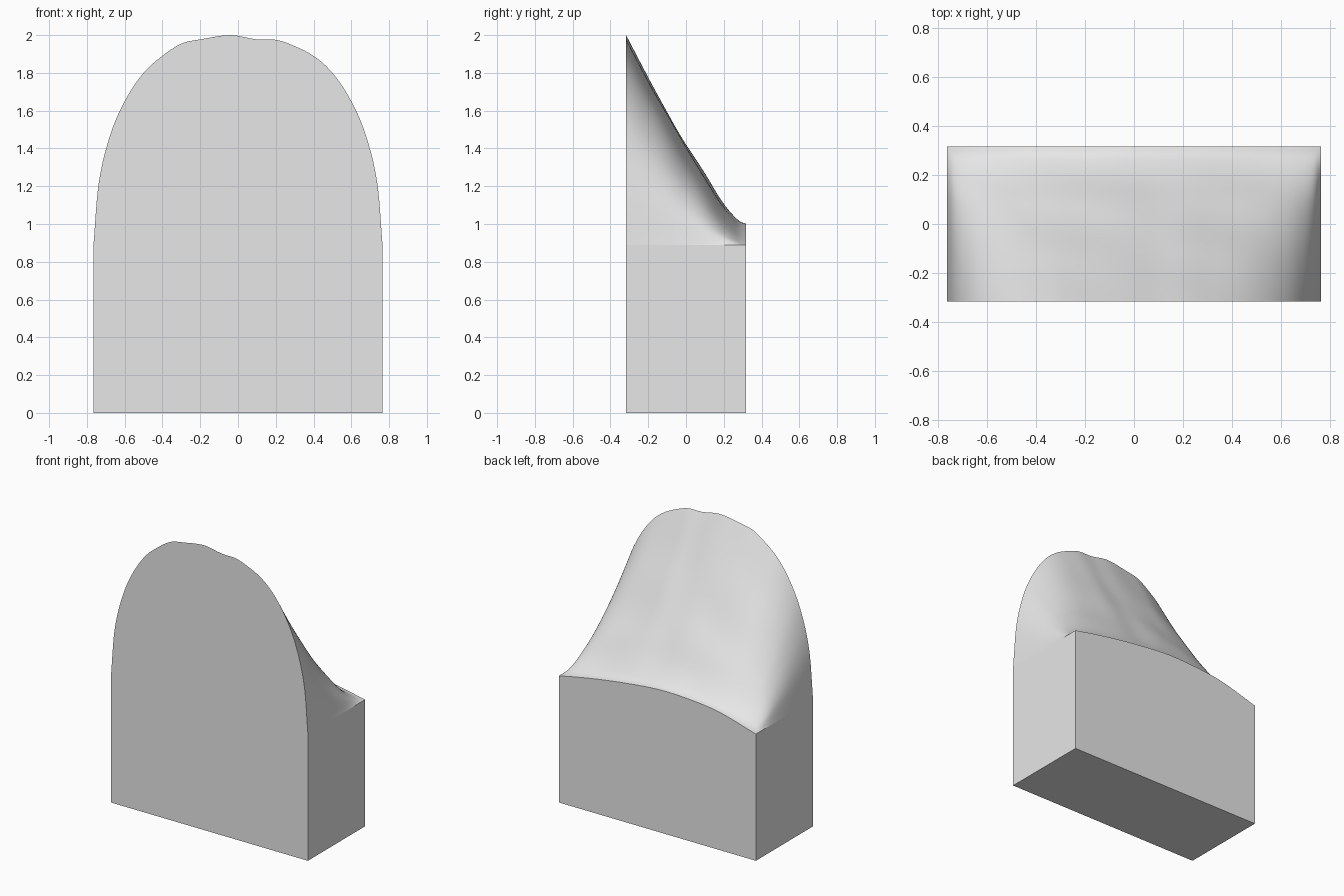
import bpy, bmesh, math

cube = bpy.data.objects.get("Cube")
if cube:
    bpy.data.objects.remove(cube, do_unlink=True)

HALF_W, HALF_D, SHOULDER = 0.765, 0.317, 0.89
COLS, ROWS = 72, 36

# Ridge outline at the front, crest line at the back, and slope from front to back
FRONT = [(-0.765, 0.89), (-0.74, 1.2), (-0.68, 1.46), (-0.6, 1.65), (-0.5, 1.8),
         (-0.4, 1.89), (-0.3, 1.955), (-0.2, 1.977), (-0.04, 2.0), (0.1, 1.977),
         (0.2, 1.975), (0.28, 1.95), (0.4, 1.89), (0.5, 1.8), (0.6, 1.65),
         (0.68, 1.46), (0.74, 1.2), (0.765, 0.89)]
BACK = [(-0.765, 0.89), (-0.47, 0.97), (-0.22, 0.997), (0, 1.0),
        (0.3, 0.97), (0.56, 0.93), (0.765, 0.89)]
SLOPE = [(0, 0), (0.19, 0.23), (0.34, 0.4), (0.5, 0.58), (0.66, 0.74),
         (0.81, 0.89), (0.94, 0.985), (1, 1)]


def curve(points, x):
    """Smooth cubic interpolation through the points."""
    n = len(points)

    def tangent(i):
        a, b = points[max(i - 1, 0)], points[min(i + 1, n - 1)]
        return (b[1] - a[1]) / (b[0] - a[0])

    i = 0
    while i < n - 2 and x > points[i + 1][0]:
        i += 1
    (x0, y0), (x1, y1) = points[i], points[i + 1]
    h = x1 - x0
    t = min(max((x - x0) / h, 0), 1)
    return (y0 * (1 + 2 * t) * (1 - t) ** 2 + h * tangent(i) * t * (1 - t) ** 2
            + y1 * t * t * (3 - 2 * t) + h * tangent(i + 1) * t * t * (t - 1))


def height(x, s):
    """Height of the sloping ground, with gentle ripples away from its rim."""
    t = curve(SLOPE, s)
    fade = math.sin(math.pi * s) * (1 - (x / HALF_W) ** 2)
    ripple = 0.008 * fade * math.sin(13 * x + 5 * s) * math.cos(9 * s - 4 * x)
    return (1 - t) * curve(FRONT, x) + t * curve(BACK, x) + ripple


grey = bpy.data.materials.new("plain grey")
grey.use_nodes = True
grey.diffuse_color = (0.8, 0.8, 0.8, 1)
grey.node_tree.nodes["Principled BSDF"].inputs["Base Color"].default_value = (0.8, 0.8, 0.8, 1)

# Sloping top surface, columns crowded towards the steep sides
bm = bmesh.new()
grid = []
for j in range(ROWS + 1):
    s = j / ROWS
    row = []
    for i in range(COLS + 1):
        x = HALF_W * math.sin(math.pi * (i / COLS - 0.5))
        row.append(bm.verts.new((x, HALF_D * (2 * s - 1), height(x, s))))
    grid.append(row)
for j in range(ROWS):
    for i in range(COLS):
        face = bm.faces.new((grid[j][i], grid[j][i + 1], grid[j + 1][i + 1], grid[j + 1][i]))
        face.smooth = True

# Flat walls and base
corners = [bm.verts.new((x * HALF_W, y * HALF_D, 0))
           for x, y in ((-1, -1), (1, -1), (1, 1), (-1, 1))]
rims = [grid[0], [r[-1] for r in grid], grid[-1][::-1], [r[0] for r in grid][::-1]]
for k, rim in enumerate(rims):
    wall = bm.faces.new([corners[k], corners[(k + 1) % 4]] + rim[::-1])
    wall.smooth = False
    for edge in wall.edges:
        edge.smooth = False
bm.faces.new(corners[::-1])
bmesh.ops.recalc_face_normals(bm, faces=bm.faces[:])

mesh = bpy.data.meshes.new("sloped_block")
bm.to_mesh(mesh)
bm.free()
mesh.materials.append(grey)
block = bpy.data.objects.new("sloped_block", mesh)
bpy.context.collection.objects.link(block)
